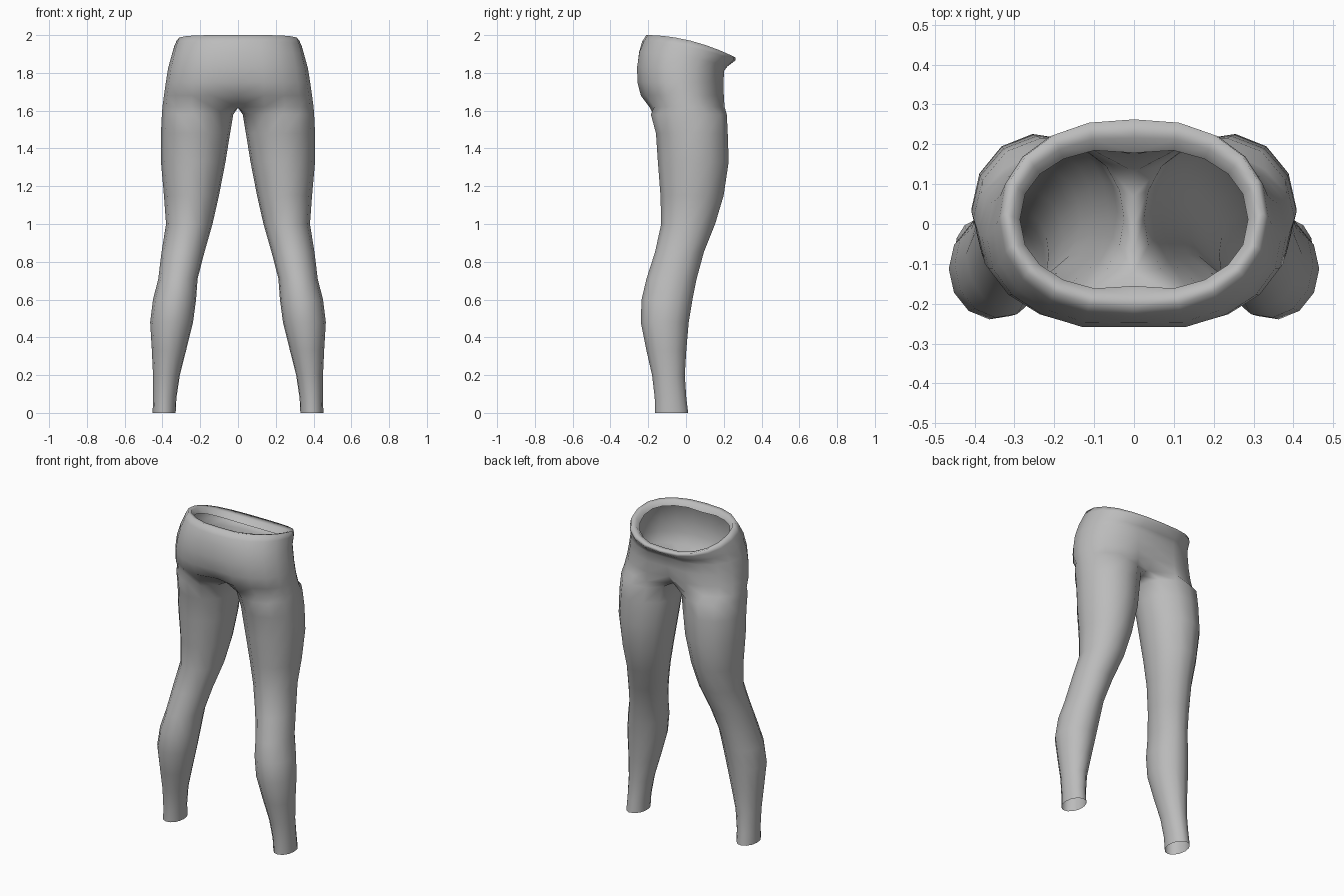
import bpy, bmesh
from math import sin, cos, radians, exp, copysign

cube = bpy.data.objects.get("Cube")
if cube:
    bpy.data.objects.remove(cube)

OUTER = 11   # points from the front seam round the hip to the back seam
INNER = 3    # points along the inside of the leg

# Leg sections: height, inner x, outer x, front y, back y
LEG = [
    (0.00, .330, .452, -.165, .012), (0.08, .326, .450, -.166, .002),
    (0.20, .308, .450, -.180, -.006), (0.33, .275, .456, -.210, .002),
    (0.48, .238, .465, -.240, .015), (0.60, .222, .450, -.236, .035),
    (0.71, .214, .422, -.210, .057), (0.85, .178, .405, -.165, .095),
    (1.00, .135, .381, -.132, .155), (1.15, .101, .392, -.136, .200),
    (1.33, .066, .408, -.150, .227), (1.48, .042, .408, -.160, .222),
    (1.58, .025, .403, -.187, .217),
]
# Hip sections: height, half width, front y, back y, seam dip, drop towards the back
HIP = [
    (1.62, .400, -.205, .215, .40, 0), (1.68, .392, -.250, .211, .16, 0),
    (1.75, .382, -.268, .209, .07, 0), (1.83, .370, -.270, .213, .05, .02),
    (1.91, .352, -.258, .228, .04, .08), (1.965, .338, -.235, .264, .01, .10),
    (2.00, .325, -.213, .265, .01, .12), (1.995, .303, -.187, .222, .03, .12),
    (1.965, .286, -.172, .195, .09, .12),
]


def leg_ring(bm, z, xi, xo, yf, yb):
    angles = [-140 + 28 * i for i in range(OUTER)] + [160, 180, 200]
    cx, rx, cy, ry = (xi + xo) / 2, (xo - xi) / 2, (yf + yb) / 2, (yb - yf) / 2
    return [bm.verts.new((cx + rx * cos(radians(a)), cy + ry * sin(radians(a)), z))
            for a in angles]


def hip_ring(bm, z, xo, yf, yb, dip, drop):
    cy, ry = (yf + yb) / 2, (yb - yf) / 2
    ring = []
    for i in range(OUTER):
        a = radians(-90 + 180 * i / (OUTER - 1))
        x = 0 if i in (0, OUTER - 1) else xo * cos(a) ** .9
        y = cy + ry * copysign(abs(sin(a)) ** .9, sin(a)) * (1 - dip * exp(-(x / .07) ** 2))
        t = (y - yf) / (yb - yf)
        ring.append(bm.verts.new((x, y, z - drop * t * t)))
    return ring


def bridge(bm, low, high, closed):
    n = len(low)
    for i in range(n if closed else n - 1):
        j = (i + 1) % n
        bm.faces.new((low[i], low[j], high[j], high[i]))


bm = bmesh.new()
legs = [leg_ring(bm, *row) for row in LEG]
hips = [hip_ring(bm, *row) for row in HIP]
# Crotch seam closes the lowest hip section over the inner leg
seam = [bm.verts.new((0, y, 1.615)) for y in (.07, 0, -.07)]
for low, high in zip(legs, legs[1:] + [hips[0] + seam]):
    bridge(bm, low, high, True)
for low, high in zip(hips, hips[1:]):
    bridge(bm, low, high, False)
for face in bm.faces:
    face.smooth = True

mesh = bpy.data.meshes.new("trousers")
bm.to_mesh(mesh)
bm.free()
trousers = bpy.data.objects.new("trousers", mesh)
bpy.context.collection.objects.link(trousers)

# Second leg
mirror = trousers.modifiers.new("mirror", 'MIRROR')
mirror.use_clip = True
mirror.merge_threshold = .002

# Plain grey cloth
cloth = bpy.data.materials.new("grey cloth")
cloth.use_nodes = True
colour = (.5, .5, .5, 1)
cloth.diffuse_color = colour
cloth.node_tree.nodes["Principled BSDF"].inputs["Base Color"].default_value = colour
mesh.materials.append(cloth)
